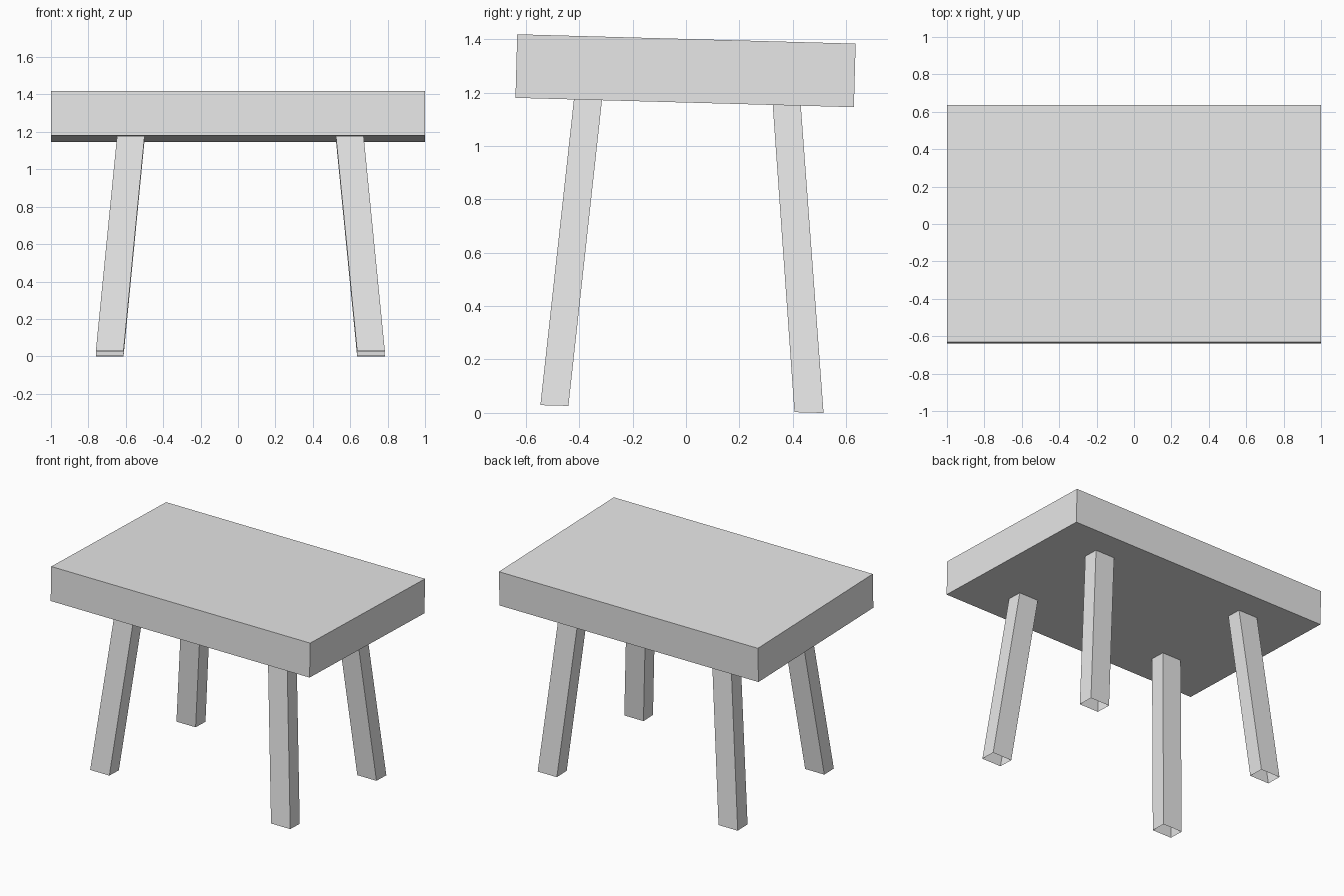
import bpy
import bmesh
from mathutils import Matrix

cube = bpy.data.objects.get("Cube")
if cube:
    bpy.data.objects.remove(cube, do_unlink=True)

grey = bpy.data.materials.new("light_grey")
grey.use_nodes = True
grey.diffuse_color = (0.8, 0.8, 0.8, 1)
grey.node_tree.nodes["Principled BSDF"].inputs["Base Color"].default_value = (0.8, 0.8, 0.8, 1)

TILT = Matrix.Rotation(-0.0276, 4, "X")  # whole table leans slightly to the back
FOOT_Z, UNDER_Z, TOP_Z = 0.014, 1.162, 1.4


def prism(name, low, high, z0, z1, capped):
    """Four-sided block between two rectangles given as (x0, x1, y0, y1)."""
    bm = bmesh.new()
    rings = []
    for (x0, x1, y0, y1), z in ((low, z0), (high, z1)):
        corners = ((x0, y0), (x1, y0), (x1, y1), (x0, y1))
        rings.append([bm.verts.new((x, y, z)) for x, y in corners])
    a, b = rings
    for i in range(4):
        j = (i + 1) % 4
        bm.faces.new((a[i], a[j], b[j], b[i]))
    if capped:
        bm.faces.new(a[::-1])
        bm.faces.new(b)
    bm.transform(TILT)
    mesh = bpy.data.meshes.new(name)
    bm.to_mesh(mesh)
    bm.free()
    mesh.materials.append(grey)
    obj = bpy.data.objects.new(name, mesh)
    bpy.context.collection.objects.link(obj)
    return obj


# Thick slab
slab = (-1, 1, -0.671, 0.597)
prism("table_top", slab, slab, UNDER_Z, TOP_Z, True)

# Splayed legs, open at the ends: (foot span, top span) along each axis
sides = {"right": ((-0.76, -0.612), (-0.647, -0.5)),
         "left": ((0.637, 0.785), (0.524, 0.672))}
ends = {"front": ((-0.546, -0.441), (-0.452, -0.347)),
        "back": ((0.406, 0.515), (0.293, 0.398))}
for end, (foot_y, top_y) in ends.items():
    for side, (foot_x, top_x) in sides.items():
        prism(f"{end}_{side}_leg", foot_x + foot_y, top_x + top_y,
              FOOT_Z, UNDER_Z, False)
